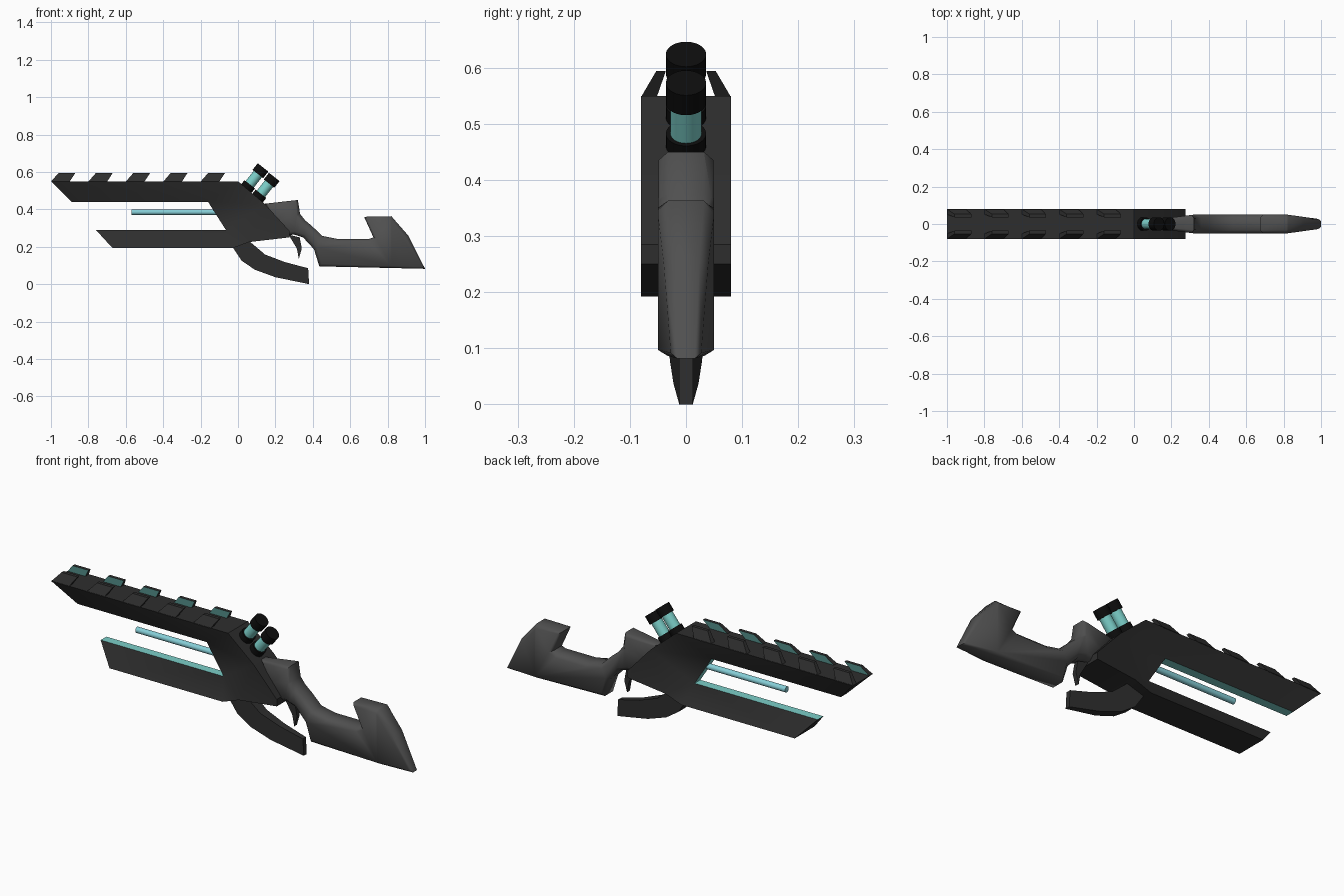
import bpy, bmesh, math
from mathutils import Vector

if "Cube" in bpy.data.objects:
    bpy.data.objects.remove(bpy.data.objects["Cube"])


def material(name, rgb):
    m = bpy.data.materials.new(name)
    m.diffuse_color = (*rgb, 1)
    m.use_nodes = True
    m.node_tree.nodes["Principled BSDF"].inputs["Base Color"].default_value = m.diffuse_color
    return m


DARK = material("dark_shell", (0.027, 0.027, 0.027))
GREY = material("grey_grip", (0.08, 0.08, 0.08))
BLACK = material("black_cap", (0.004, 0.004, 0.004))
TEAL = material("teal_glow", (0.2, 0.62, 0.58))
ROD = material("blue_rod", (0.24, 0.62, 0.68))


def finish(name, bm, *mats, smooth=None):
    bmesh.ops.recalc_face_normals(bm, faces=bm.faces)
    me = bpy.data.meshes.new(name)
    bm.to_mesh(me)
    bm.free()
    for m in mats:
        me.materials.append(m)
    ob = bpy.data.objects.new(name, me)
    bpy.context.collection.objects.link(ob)
    if smooth:
        bpy.ops.object.select_all(action='DESELECT')
        ob.select_set(True)
        bpy.context.view_layer.objects.active = ob
        bpy.ops.object.shade_smooth_by_angle(angle=math.radians(smooth))
    return ob


def prism(pts, half, panels=None):
    """Side profile (x, z) extruded to both sides; half may depend on the point.
    panels splits the side faces into given index loops."""
    h = half if callable(half) else lambda x, z: half
    bm = bmesh.new()
    a = [bm.verts.new((x, -h(x, z), z)) for x, z in pts]
    b = [bm.verts.new((x, h(x, z), z)) for x, z in pts]
    n = len(pts)
    caps = [bm.faces.new([s[i] for i in p]) for p in panels or [range(n)] for s in (a, b)]
    sides = [bm.faces.new((a[i], b[i], b[(i + 1) % n], a[(i + 1) % n])) for i in range(n)]
    return bm, caps, sides


def cylinder(name, p, q, r, mat, seg=24):
    p, q = Vector(p), Vector(q)
    d = q - p
    bm = bmesh.new()
    bmesh.ops.create_cone(bm, cap_ends=True, segments=seg, radius1=r, radius2=r, depth=d.length)
    mtx = d.to_track_quat('Z', 'Y').to_matrix().to_4x4()
    mtx.translation = (p + q) / 2
    bmesh.ops.transform(bm, matrix=mtx, verts=bm.verts)
    return finish(name, bm, mat, smooth=35)


# Forked receiver: upper rail and lower bar taper inward to a thin glowing slot
slot = [(-.89, .44), (-.16, .44), (-.065, .29), (-.76, .29)]
bm, caps, sides = prism([(-1, .55), *slot, (-.67, .192), (-.03, .192), (.06, .225), (.275, .25),
                         (.275, .285), (.144, .428), (0, .55)],
                        lambda x, z: .023 if (x, z) in slot else .08,
                        [(0, 1, 2, 11), (3, 4, 5, 6), (2, 3, 10, 11), (3, 6, 7), (3, 7, 8, 9, 10)])
for i in (1, 2, 3):
    sides[i].material_index = 1
finish("receiver", bm, DARK, TEAL, smooth=30)

# Slanted rail teeth, glowing on the inside
bm = bmesh.new()
for k in range(5):
    for s in (-1, 1):
        x = -1 + .2 * k
        ring = []
        for x0, x1, yo, yi, z in ((x, x + .1, .08, .052, .548), (x + .04, x + .13, .053, .036, .594)):
            ring.append([bm.verts.new((px, s * y, z))
                         for px, y in ((x0, yo), (x1, yo), (x1, yi), (x0, yi))])
        lo, hi = ring
        bm.faces.new(lo)
        bm.faces.new(hi)
        for i in range(4):
            j = (i + 1) % 4
            f = bm.faces.new((lo[i], lo[j], hi[j], hi[i]))
            f.material_index = int(i == 2)
finish("rail_teeth", bm, DARK, TEAL)

# Rod in the slot
cylinder("energy_rod", (-.57, 0, .385), (-.06, 0, .385), .015, ROD, 16)

# Two tilted canisters with caps
axis = Vector((.62, 0, .785))
for n, top in enumerate(((.134, 0, .624), (.194, 0, .573))):
    top = Vector(top)
    cylinder(f"canister_{n}_top_cap", top - axis * .045, top, .036, BLACK)
    cylinder(f"canister_{n}_tube", top - axis * .12, top - axis * .04, .028, TEAL)
    cylinder(f"canister_{n}_base_cap", top - axis * .162, top - axis * .115, .036, BLACK)

# Stock and grip: chamfered profile, tapered toward the butt and the receiver
bm, caps, sides = prism([(.144, .43), (.32, .45), (.332, .375), (.36, .34), (.396, .31), (.45, .258),
                         (.53, .242), (.70, .242), (.724, .25), (.674, .36), (.82, .363),
                         (.91, .26), (1, .082), (.435, .095), (.406, .187), (.348, .25),
                         (.30, .265), (.24, .26), (.2, .33)], .032)
bmesh.ops.recalc_face_normals(bm, faces=bm.faces)
bmesh.ops.inset_individual(bm, faces=caps, thickness=.018, depth=.018)
for cut in (.32, .82):
    bmesh.ops.bisect_plane(bm, geom=bm.verts[:] + bm.edges[:] + bm.faces[:],
                           plane_co=(cut, 0, 0), plane_no=(1, 0, 0))
for v in bm.verts:
    v.co.y *= 1 - .5 * max(0, (v.co.x - .82) / .18) - .45 * max(0, (.32 - v.co.x) / .176)
finish("stock", bm, GREY, smooth=60)

# Curved hand guard narrowing to the rear
bm, caps, sides = prism([(-.03, .2), (.02, .125), (.09, .077), (.20, .037), (.38, 0),
                         (.375, .085), (.25, .118), (.145, .158), (.06, .23)],
                        lambda x, z: .012 + .057 * max(0, .38 - x))
finish("hand_guard", bm, DARK, smooth=35)

# Trigger
bm, caps, sides = prism([(.27, .265), (.315, .19), (.325, .135), (.341, .19), (.33, .25)], .011)
finish("trigger", bm, DARK)
